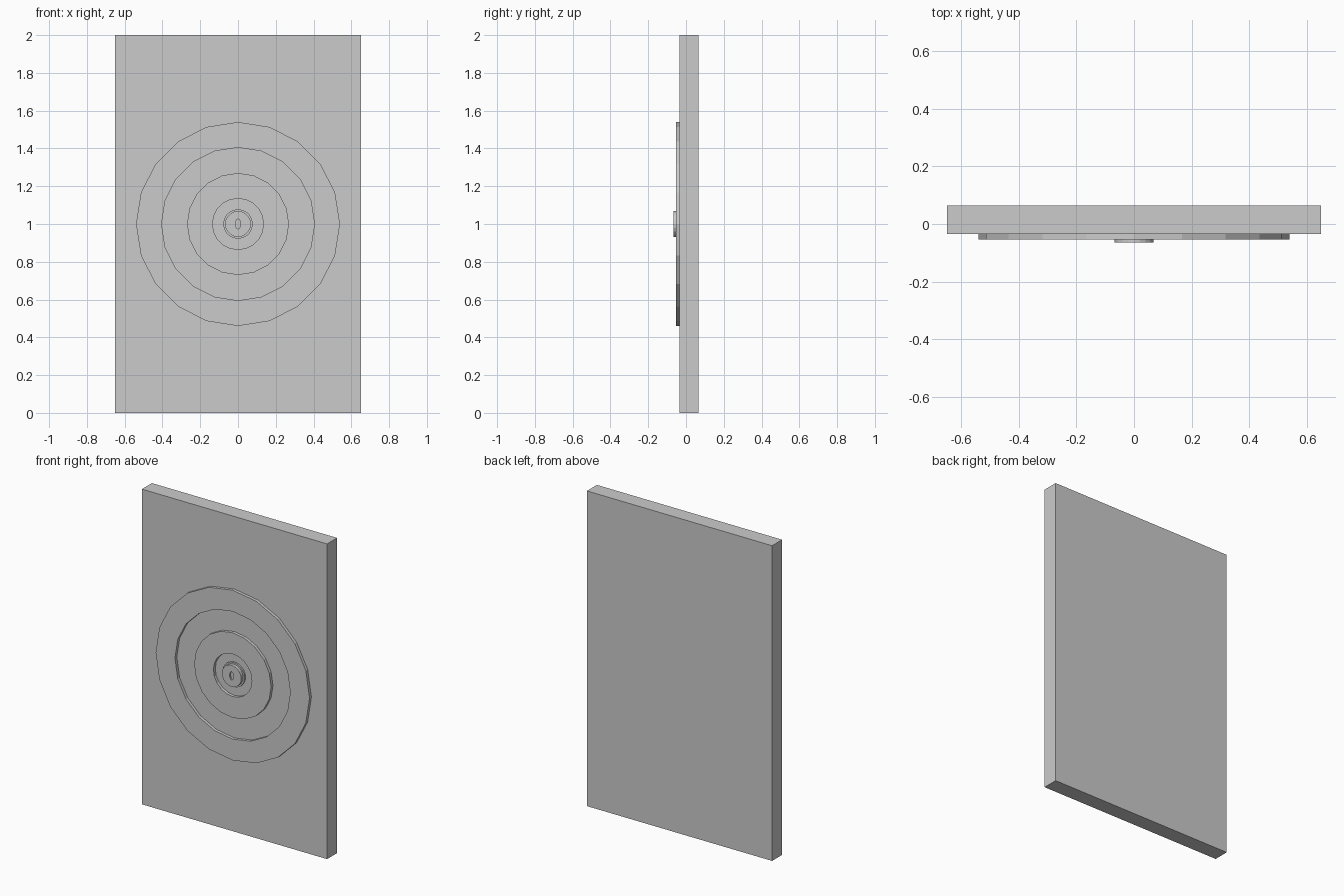
import bpy, bmesh
from math import sin, cos, tau

if "Cube" in bpy.data.objects:
    bpy.data.objects.remove(bpy.data.objects["Cube"])

SLAB_FRONT, RING_FRONT, KNOB_FRONT = -0.035, -0.054, -0.065
CENTRE_Z = 1.0


def make_object(name, bm):
    bmesh.ops.recalc_face_normals(bm, faces=bm.faces)
    mesh = bpy.data.meshes.new(name)
    bm.to_mesh(mesh)
    bm.free()
    obj = bpy.data.objects.new(name, mesh)
    bpy.context.collection.objects.link(obj)
    return obj


def turned(name, profile, sides=20, squash=1.0, closed=False):
    """Sweep (radius, y) points around the front-back axis."""
    bm = bmesh.new()
    loops = []
    for r, y in profile:
        loops.append([bm.verts.new((r * squash * sin(tau * i / sides), y,
                                    CENTRE_Z + r * cos(tau * i / sides)))
                      for i in range(sides)])
    pairs = list(zip(loops, loops[1:]))
    if closed:
        pairs.append((loops[-1], loops[0]))
    else:
        bm.faces.new(loops[0])
        bm.faces.new(loops[-1])
    for a, b in pairs:
        for i in range(sides):
            j = (i + 1) % sides
            bm.faces.new((a[i], a[j], b[j], b[i]))
    return make_object(name, bm)


def ring(name, outer, inner):
    return turned(name, [(outer, SLAB_FRONT), (outer, RING_FRONT),
                         (inner, RING_FRONT), (inner, SLAB_FRONT)], closed=True)


# Upright board
bm = bmesh.new()
bmesh.ops.create_cube(bm, size=1)
for v in bm.verts:
    v.co = (v.co.x * 1.3, v.co.y * 0.1 + 0.015, v.co.z * 2 + 1)
make_object("board", bm)

# Alternating raised target rings
ring("outer_ring", 0.54, 0.405)
ring("inner_ring", 0.27, 0.135)

# Central knob with a stepped foot
knob = turned("centre_knob", [(0.078, SLAB_FRONT), (0.078, -0.045),
                              (0.068, -0.045), (0.068, KNOB_FRONT)])

# Narrow oval slot in the knob
cutter = turned("slot_cutter", [(0.027, -0.055), (0.027, -0.08)], sides=12, squash=0.5)
cutter.hide_render = True
cutter.hide_set(True)
cut = knob.modifiers.new("slot", 'BOOLEAN')
cut.operation = 'DIFFERENCE'
cut.solver = 'EXACT'
cut.object = cutter
